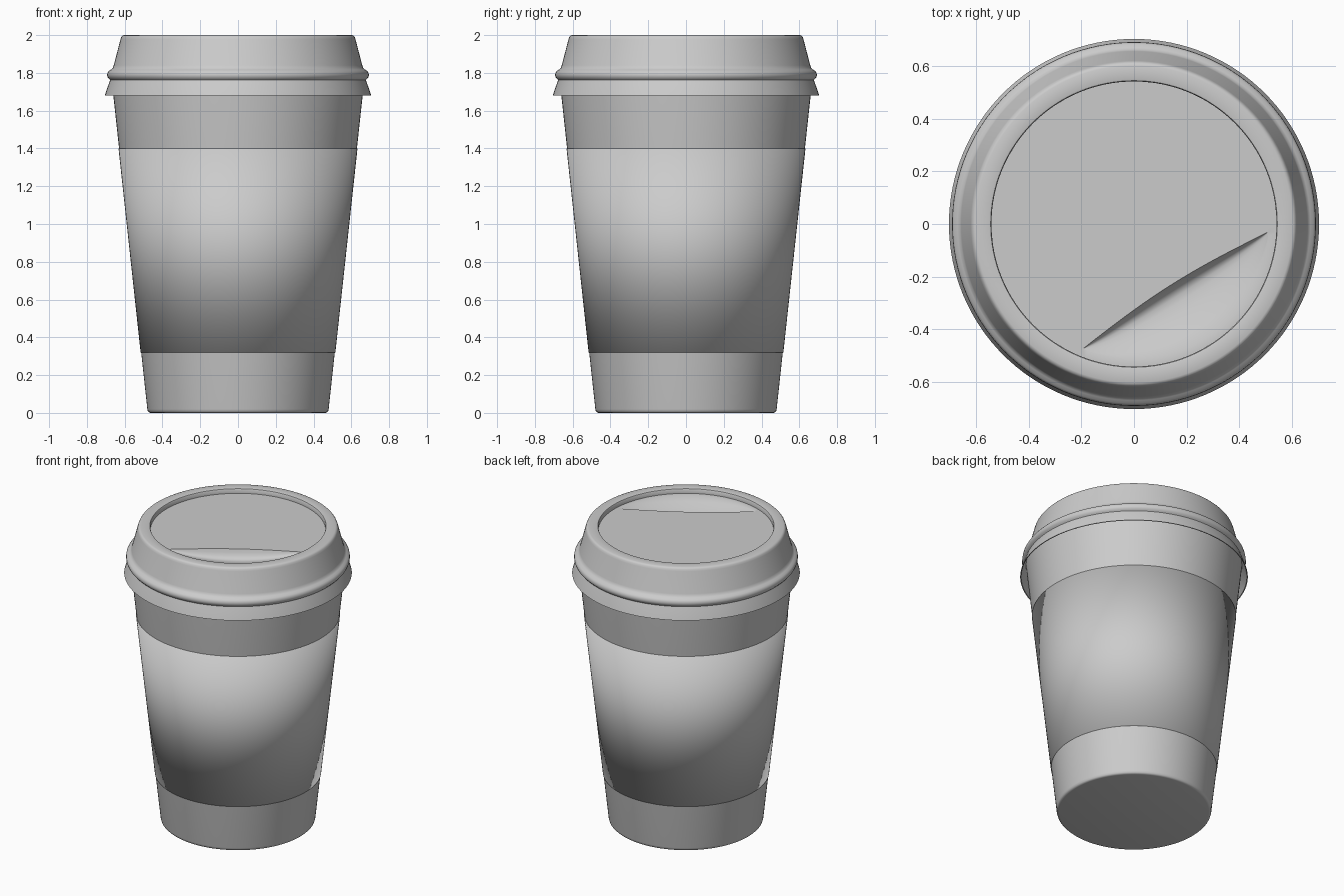
import bpy, bmesh
from math import sin, cos, pi, radians

if "Cube" in bpy.data.objects:
    bpy.data.objects.remove(bpy.data.objects["Cube"])

SEG = 128


def finish(bm, name, angle=None):
    bmesh.ops.remove_doubles(bm, verts=bm.verts, dist=1e-5)
    bmesh.ops.recalc_face_normals(bm, faces=bm.faces)
    me = bpy.data.meshes.new(name)
    bm.to_mesh(me)
    bm.free()
    ob = bpy.data.objects.new(name, me)
    bpy.context.collection.objects.link(ob)
    bpy.ops.object.select_all(action='DESELECT')
    bpy.context.view_layer.objects.active = ob
    ob.select_set(True)
    if angle is None:
        bpy.ops.object.shade_smooth()
    else:
        bpy.ops.object.shade_smooth_by_angle(angle=radians(angle))
    return ob


def lathe(bm, profile):
    """Spin (radius, z) points around z; returns the rings."""
    rings = [[bm.verts.new((r * cos(2 * pi * i / SEG), r * sin(2 * pi * i / SEG), z))
              for i in range(SEG)] for r, z in profile]
    for a, b in zip(rings, rings[1:]):
        for i in range(SEG):
            j = (i + 1) % SEG
            bm.faces.new((a[i], a[j], b[j], b[i]))
    return rings


def cup_r(z):
    return 0.48 + 0.18 * (z - 0.02) / 1.66


# Paper cup with a softened bottom edge
bm = bmesh.new()
rings = lathe(bm, [(0.462, 0), (0.471, 0.002), (0.477, 0.008), (0.48, 0.02),
                   (cup_r(1.77), 1.77)])
bm.faces.new(rings[0])
finish(bm, "cup", 40)

# Thin cardboard sleeve, smoothed over its edges
bm = bmesh.new()
lathe(bm, [(cup_r(z) + t, z) for z, t in
           ((0.32, -0.002), (0.32, 0.003), (1.40, 0.003), (1.40, -0.002))])
finish(bm, "sleeve")

# Lid: skirt, bead, sloping wall, rim and recessed top
FLOOR, LIP_R = 1.968, 0.514
bm = bmesh.new()
lathe(bm, [(0.660, 1.765), (0.672, 1.755), (0.699, 1.68), (0.705, 1.68),
           (0.694, 1.715), (0.683, 1.745), (0.677, 1.762), (0.683, 1.768),
           (0.690, 1.776), (0.693, 1.788), (0.691, 1.801), (0.684, 1.811),
           (0.672, 1.818), (0.663, 1.826), (0.658, 1.84),
           (0.622, 1.978), (0.618, 1.990), (0.612, 1.997), (0.604, 2.0),
           (0.552, 2.0), (0.546, 1.998), (0.543, 1.993), (0.543, FLOOR)])

# Recessed panel, leaving out the sip hollow (mouth faces front right)
MID, HALF, N = radians(-57.8), radians(54.5), 48
arc = [(LIP_R * cos(MID + HALF * k), LIP_R * sin(MID + HALF * k))
       for k in (2 * i / N - 1 for i in range(N + 1))]
a, b = arc[0], arc[-1]
chord = []
for i in range(N + 1):
    # ease both ends so the hollow tapers to points
    t = (1 - cos(pi * i / N)) / 2 * 0.4 + i / N * 0.6
    bulge = 0.027 * sin(pi * t)
    chord.append((a[0] + (b[0] - a[0]) * t - bulge * cos(MID),
                  a[1] + (b[1] - a[1]) * t - bulge * sin(MID)))
M = 96
span = 2 * pi - 2 * HALF
rest = [(LIP_R * cos(MID + HALF + span * i / M), LIP_R * sin(MID + HALF + span * i / M))
        for i in range(1, M)]
bm.faces.new([bm.verts.new((x, y, FLOOR)) for x, y in chord + rest])

# Flat border between the panel and the recess wall
loop = [(x, y) for x, y in arc + rest]
k = 0.543 / LIP_R
inner = [bm.verts.new((x, y, FLOOR)) for x, y in loop]
outer = [bm.verts.new((x * k, y * k, FLOOR)) for x, y in loop]
for i in range(len(loop)):
    j = (i + 1) % len(loop)
    bm.faces.new((inner[i], inner[j], outer[j], outer[i]))

# Sip hollow: steep at the chord, rising gently to the border
section = [(0, 0), (0.03, 0.35), (0.07, 0.68), (0.13, 0.92), (0.2, 1), (0.3, 0.97),
           (0.45, 0.82), (0.6, 0.62), (0.8, 0.32), (1, 0)]
rows = [[bm.verts.new((p[0] + (q[0] - p[0]) * s, p[1] + (q[1] - p[1]) * s,
                       FLOOR - 0.06 * d * sin(pi * i / N)))
         for i, (p, q) in enumerate(zip(chord, arc))] for s, d in section]
for r0, r1 in zip(rows, rows[1:]):
    for i in range(N):
        bm.faces.new((r0[i], r0[i + 1], r1[i + 1], r1[i]))
bmesh.ops.dissolve_degenerate(bm, dist=1e-6, edges=bm.edges)
finish(bm, "lid", 35)
